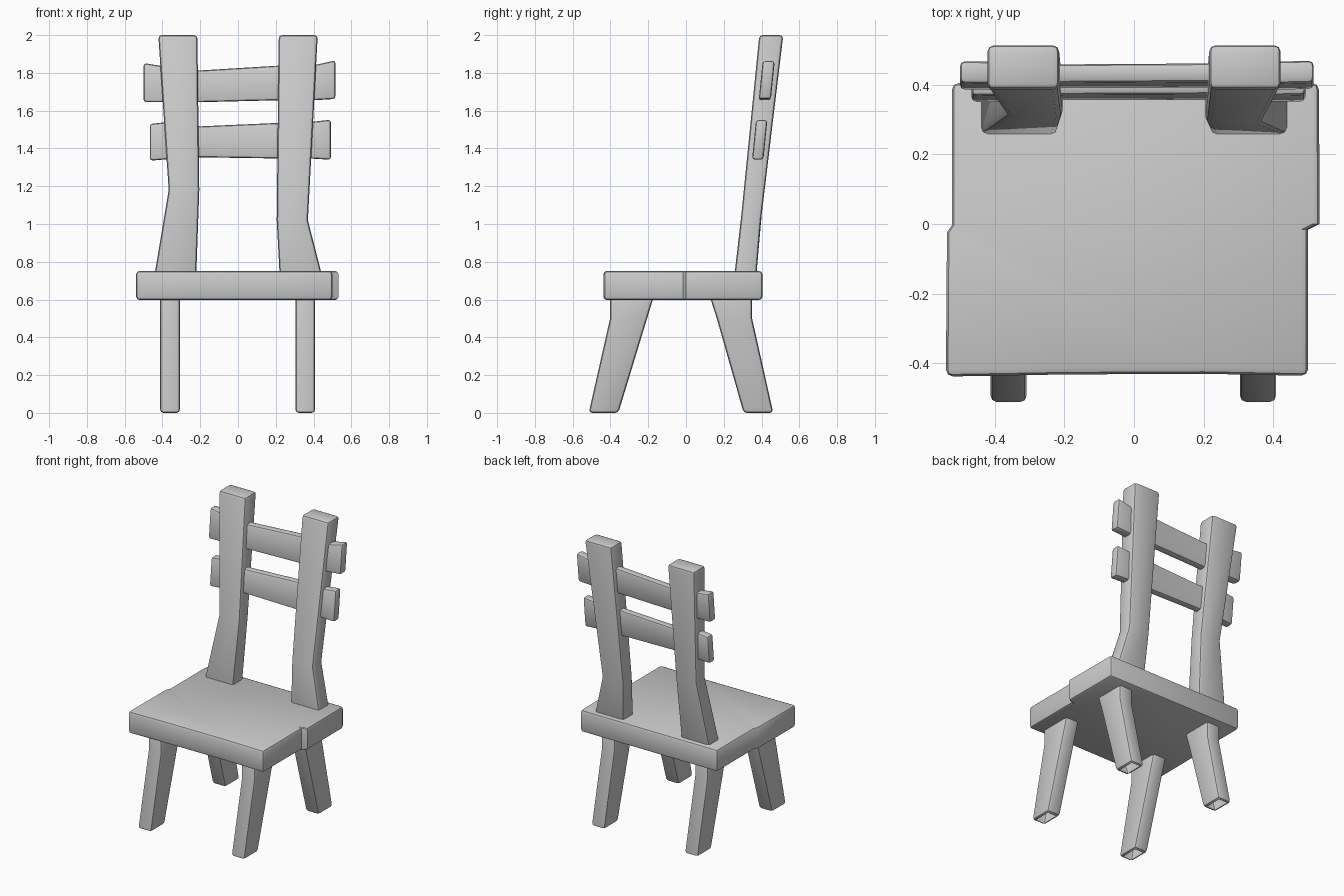
import bpy, bmesh, math

if "Cube" in bpy.data.objects:
    bpy.data.objects.remove(bpy.data.objects["Cube"])


def loft(name, rings, bevel, open_bottom=False, adjust=None):
    """Skin four-sided (or larger) rings, round the sharp edges, return the object."""
    bm = bmesh.new()
    loops = [[bm.verts.new(p) for p in ring] for ring in rings]
    n = len(rings[0])
    for a, b in zip(loops, loops[1:]):
        for i in range(n):
            j = (i + 1) % n
            bm.faces.new((a[i], a[j], b[j], b[i]))
    bm.faces.new(loops[0][::-1])
    bm.faces.new(loops[-1])
    bmesh.ops.recalc_face_normals(bm, faces=bm.faces)
    sharp = [e for e in bm.edges if e.calc_face_angle(0) > math.radians(35)]
    bmesh.ops.bevel(bm, geom=sharp, offset=bevel, offset_type='OFFSET',
                    segments=2, profile=0.5, affect='EDGES')
    if adjust:
        for v in bm.verts:
            adjust(v)
    if open_bottom:
        low = min(v.co.z for v in bm.verts)
        caps = [f for f in bm.faces if all(v.co.z < low + 1e-4 for v in f.verts)]
        bmesh.ops.delete(bm, geom=caps, context='FACES')
    mesh = bpy.data.meshes.new(name)
    bm.to_mesh(mesh)
    bm.free()
    ob = bpy.data.objects.new(name, mesh)
    bpy.context.collection.objects.link(ob)
    bpy.ops.object.select_all(action='DESELECT')
    ob.select_set(True)
    bpy.context.view_layer.objects.active = ob
    bpy.ops.object.shade_smooth_by_angle(angle=math.radians(35))
    return ob


def rect(x0, x1, y0, y1, z):
    return [(x0, y0, z), (x1, y0, z), (x1, y1, z), (x0, y1, z)]


# Seat: slab whose rear half is shifted to the right, leaving a step on each side
def shift_rear(v):
    if v.co.y > -0.008:
        v.co.x += 0.033 if v.co.x > 0.2 else (0.014 if v.co.x < -0.2 else 0)


outline = [(-0.54, -0.438), (-0.2, -0.432), (0.2, -0.43), (0.5, -0.436),
           (0.5, -0.016), (0.5, 0), (0.498, 0.405),
           (-0.537, 0.405), (-0.537, -0.004), (-0.537, -0.024)]
loft("seat", [[(x, y, z) for x, y in outline] for z in (0.597, 0.752)],
     0.02, adjust=shift_rear)

# Legs: splayed, with a kink in the outer edge and open undersides
leg_rings = {
    "front": [(-0.515, -0.358, 0), (-0.402, -0.206, 0.5), (-0.402, -0.16, 0.65)],
    "back": [(0.305, 0.462, 0), (0.163, 0.35, 0.5), (0.115, 0.35, 0.65)],
}
for end, rows in leg_rings.items():
    for side, x in (("left", -0.36), ("right", 0.356)):
        loft(f"{end}_leg_{side}",
             [rect(x - 0.052, x + 0.052, y0, y1, z) for y0, y1, z in rows],
             0.018, open_bottom=True)

# Back posts: leaning, flared at the foot
loft("back_post_left", [
    rect(-0.447, -0.222, 0.253, 0.37, 0.7),
    rect(-0.367, -0.205, 0.308, 0.412, 1.18),
    rect(-0.422, -0.215, 0.388, 0.515, 2.0)], 0.018)
loft("back_post_right", [
    rect(0.222, 0.452, 0.253, 0.37, 0.7),
    rect(0.205, 0.37, 0.29, 0.397, 1.02),
    rect(0.216, 0.422, 0.388, 0.515, 2.0)], 0.018)


# Back rails: crooked boards, slightly thinner between the posts
def rail(name, rows, y_mid, z_mid):
    rings = []
    for x, z0, z1, half in rows:
        y0, y1 = (y_mid + 0.1 * (z - z_mid) for z in (z0, z1))
        rings.append([(x, y0 - half, z0), (x, y0 + half, z0),
                      (x, y1 + half, z1), (x, y1 - half, z1)])
    loft(name, rings, 0.015)


rail("upper_back_rail", [
    (-0.5, 1.645, 1.852, 0.032), (-0.38, 1.645, 1.833, 0.032),
    (-0.2, 1.645, 1.813, 0.027), (0.21, 1.655, 1.838, 0.027),
    (0.4, 1.655, 1.84, 0.032), (0.516, 1.662, 1.866, 0.032)], 0.427, 1.755)
rail("lower_back_rail", [
    (-0.467, 1.335, 1.53, 0.03), (-0.37, 1.343, 1.54, 0.03),
    (-0.2, 1.353, 1.517, 0.026), (0.21, 1.347, 1.535, 0.026),
    (0.38, 1.347, 1.54, 0.03), (0.492, 1.34, 1.552, 0.03)], 0.39, 1.445)
